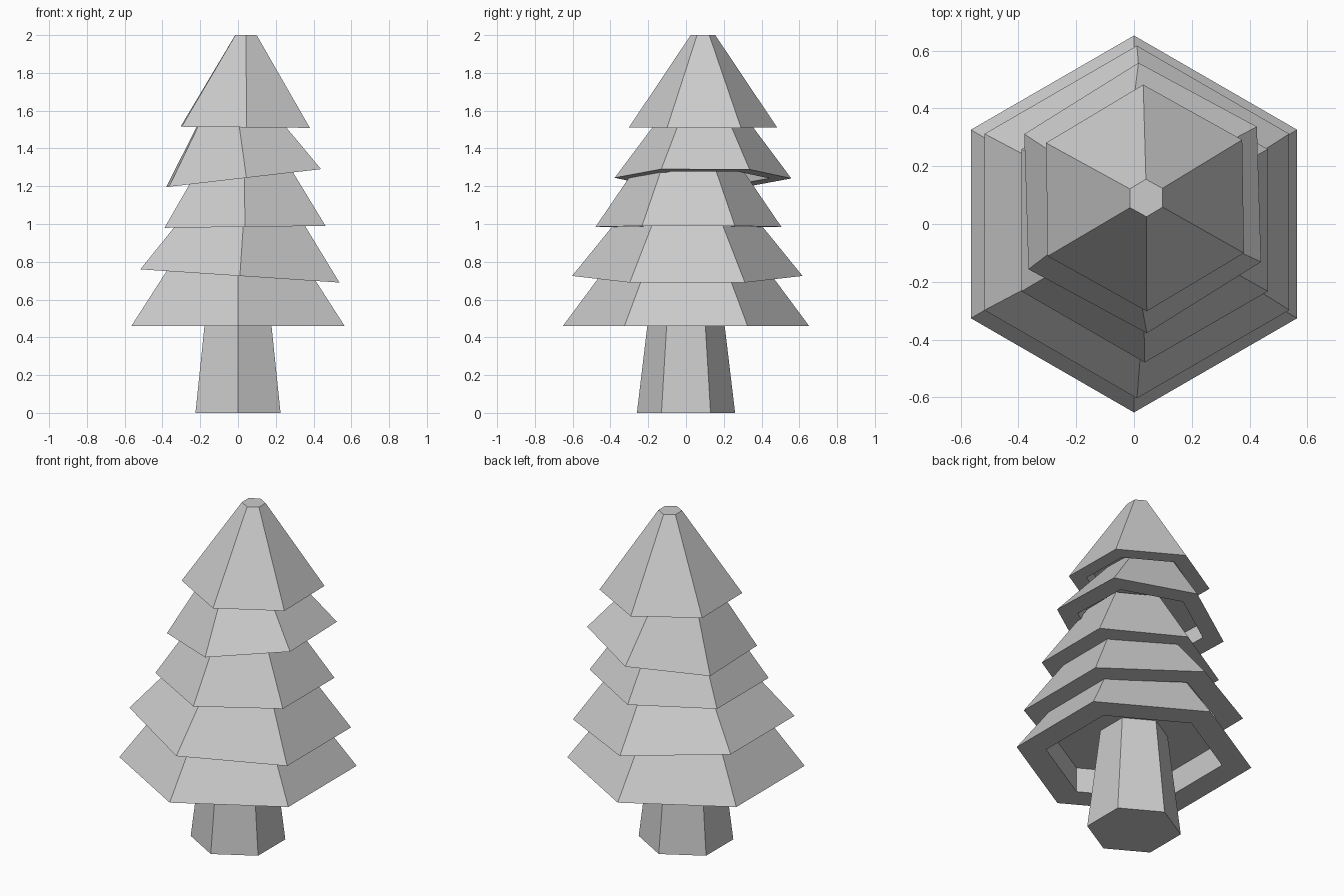
import bpy, bmesh
from math import sin, cos, pi, radians
from mathutils import Matrix

if "Cube" in bpy.data.objects:
    bpy.data.objects.remove(bpy.data.objects["Cube"])


def stacked_hex(name, rings, matrix=Matrix()):
    """Closed six-sided solid through (radius, z) rings, capped at both ends."""
    bm = bmesh.new()
    loops = []
    for r, z in rings:
        loops.append([bm.verts.new((r * cos(pi / 2 + i * pi / 3),
                                    r * sin(pi / 2 + i * pi / 3), z))
                      for i in range(6)])
    for a, b in zip(loops, loops[1:]):
        for i in range(6):
            j = (i + 1) % 6
            bm.faces.new((a[i], a[j], b[j], b[i]))
    bm.faces.new(loops[0])
    bm.faces.new(loops[-1])
    bmesh.ops.recalc_face_normals(bm, faces=bm.faces)
    bm.transform(matrix)
    mesh = bpy.data.meshes.new(name)
    bm.to_mesh(mesh)
    bm.free()
    obj = bpy.data.objects.new(name, mesh)
    bpy.context.collection.objects.link(obj)
    return obj


# Tapered trunk, ending at the recess of the lowest tier
stacked_hex("trunk", [(0.26, 0), (0.187, 0.61)])

# Foliage tiers: centre, base radius, top radius, height, tilt about y, turn about z
tiers = [
    ((0.00, 0.00, 0.46), 0.652, 0.355, 0.40, 0.0, 0.0),
    ((0.01, 0.007, 0.725), 0.61, 0.31, 0.37, 3.8, 0.0),
    ((0.037, 0.013, 0.985), 0.492, 0.24, 0.37, -0.7, 0.0),
    ((0.03, 0.09, 1.243), 0.468, 0.20, 0.36, -6.6, 1.8),
    ((0.038, 0.09, 1.512), 0.392, 0.065, 0.488, 0.5, 0.9),
]
for n, (pos, r, top, h, tilt, turn) in enumerate(tiers, 1):
    m = (Matrix.Translation(pos) @ Matrix.Rotation(radians(tilt), 4, 'Y')
         @ Matrix.Rotation(radians(turn), 4, 'Z'))
    # Recess ceiling, recess wall, flat rim, sloping side, top cap
    inner, depth = 0.75 * r, 0.23 * r
    stacked_hex(f"foliage_tier_{n}",
                [(inner, depth), (inner, 0), (r, 0), (top, h)], m)
